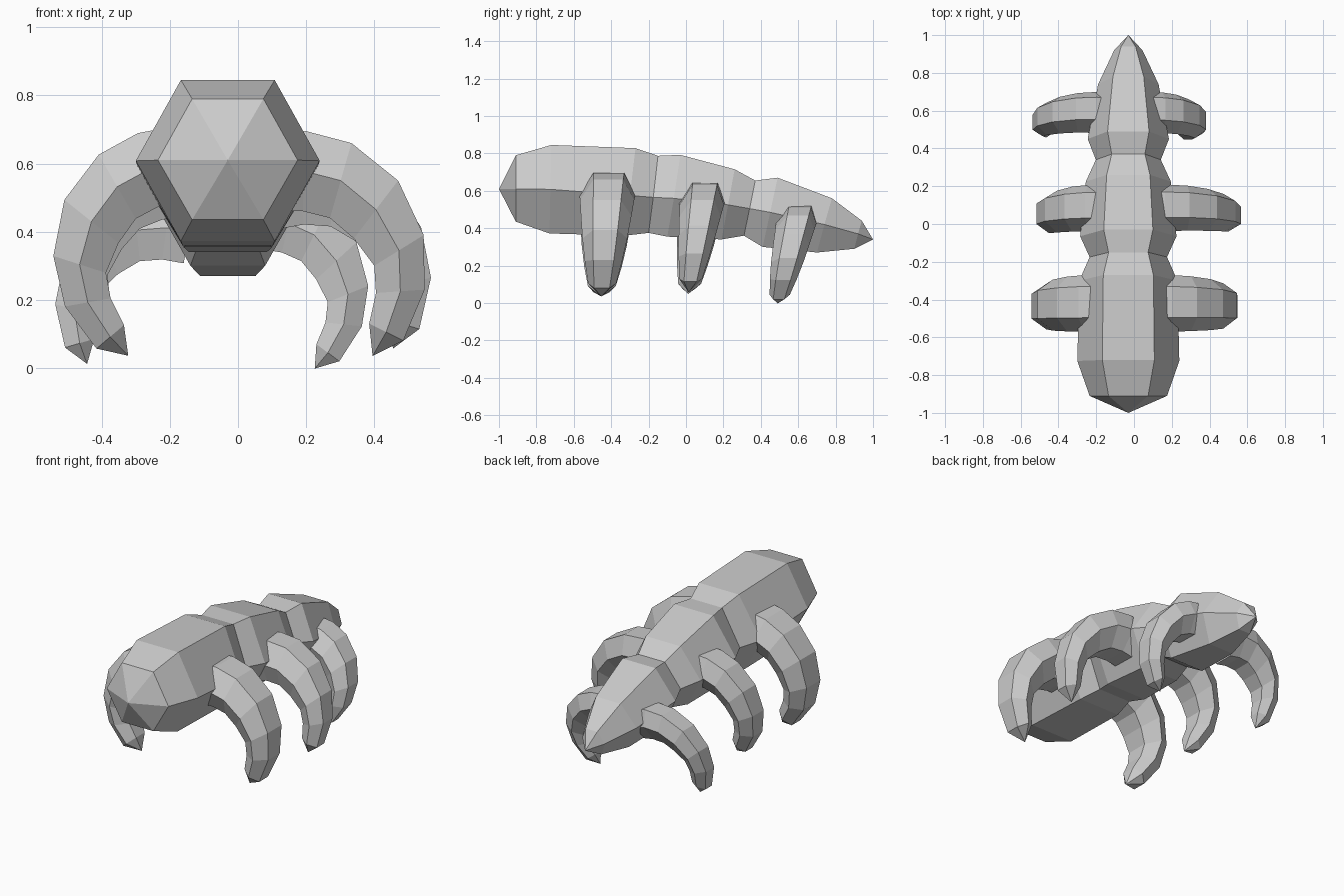
import bpy
import bmesh
import math

cube = bpy.data.objects.get("Cube")
if cube:
    bpy.data.objects.remove(cube)

grey = bpy.data.materials.new("plain_grey")
grey.use_nodes = True
COLOUR = (0.6, 0.6, 0.6, 1)
grey.diffuse_color = COLOUR
grey.node_tree.nodes["Principled BSDF"].inputs["Base Color"].default_value = COLOUR


def loft(name, rings, start=None, end=None):
    """Skin a row of equal rings; each end closes to a point or a flat cap."""
    bm = bmesh.new()
    rows = [[bm.verts.new(p) for p in ring] for ring in rings]
    n = len(rows[0])
    for a, b in zip(rows, rows[1:]):
        for i in range(n):
            j = (i + 1) % n
            bm.faces.new((a[i], a[j], b[j], b[i]))
    for row, point in ((rows[0], start), (rows[-1], end)):
        if point is None:
            bm.faces.new(row)
        else:
            apex = bm.verts.new(point)
            for i in range(n):
                bm.faces.new((row[i], row[(i + 1) % n], apex))
    bmesh.ops.recalc_face_normals(bm, faces=bm.faces)
    mesh = bpy.data.meshes.new(name)
    bm.to_mesh(mesh)
    bm.free()
    mesh.materials.append(grey)
    obj = bpy.data.objects.new(name, mesh)
    bpy.context.collection.objects.link(obj)
    return obj


# Body: six-sided segments as (top y, top z, bottom y, bottom z, side z, half width)
MID_X = -0.03
SEGMENTS = [
    (-0.91, 0.79, -0.91, 0.435, 0.61, 0.205),
    (-0.72, 0.845, -0.73, 0.372, 0.608, 0.27),
    (-0.27, 0.828, -0.33, 0.36, 0.575, 0.26),
    (-0.15, 0.787, -0.2, 0.375, 0.565, 0.205),
    (-0.03, 0.792, -0.1, 0.355, 0.56, 0.255),
    (0.26, 0.715, 0.19, 0.34, 0.525, 0.225),
    (0.37, 0.655, 0.31, 0.36, 0.505, 0.172),
    (0.49, 0.67, 0.41, 0.3, 0.485, 0.215),
    (0.78, 0.56, 0.7, 0.27, 0.42, 0.16),
    (0.94, 0.44, 0.9, 0.29, 0.37, 0.075),
]


def body_ring(top_y, top_z, low_y, low_z, side_z, half):
    side_y = (top_y + low_y) / 2
    h = half * 0.51
    return [(MID_X + x, y, z) for x, y, z in (
        (-h, top_y, top_z), (h, top_y, top_z), (half, side_y, side_z),
        (h, low_y, low_z), (-h, low_y, low_z), (-half, side_y, side_z))]


loft("body", [body_ring(*s) for s in SEGMENTS], (MID_X, -1, 0.61), (MID_X, 1, 0.34))

# Leg: hooked claw as (outer x, outer z, inner x, inner z, half depth)
CLAW = [
    (-0.06, 0.11, -0.06, -0.12, 0.15),
    (0.03, 0.115, 0.02, -0.12, 0.15),
    (0.163, 0.08, 0.10, -0.14, 0.145),
    (0.30, -0.03, 0.17, -0.20, 0.135),
    (0.375, -0.19, 0.23, -0.28, 0.12),
    (0.378, -0.35, 0.235, -0.36, 0.1),
    (0.315, -0.50, 0.215, -0.45, 0.075),
]
CLAW_TIP = (0.225, -0.545)


def leg(name, side, root, scale, roll, depth, lean):
    c, s = math.cos(math.radians(roll)), math.sin(math.radians(roll))

    def place(x, y, z):
        dz = scale * (x * s + z * c)
        return (root[0] + side * scale * (x * c - z * s),
                root[1] + y * depth + lean * dz, root[2] + dz)

    rings = []
    for ox, oz, ix, iz, d in CLAW:
        mx, mz = (ox + ix) / 2, (oz + iz) / 2
        h = d * 0.55
        rings.append([place(*p) for p in (
            (ox, -h, oz), (ox, h, oz), (mx, d, mz),
            (ix, h, iz), (ix, -h, iz), (mx, -d, mz))])
    loft(name, rings, None, place(CLAW_TIP[0], 0, CLAW_TIP[1]))


leg("front_left_leg", 1, (0.17, -0.42, 0.58), 1, 0, 1, 0.06)
leg("front_right_leg", -1, (-0.24, -0.42, 0.59), 0.95, -14, 1, 0.06)
leg("middle_left_leg", 1, (0.155, 0.085, 0.53), 0.95, 10, 0.82, 0.15)
leg("middle_right_leg", -1, (-0.22, 0.085, 0.54), 0.86, -8, 0.82, 0.15)
leg("rear_left_leg", 1, (0.13, 0.59, 0.43), 0.75, -10, 0.72, 0.23)
leg("rear_right_leg", -1, (-0.19, 0.59, 0.41), 0.8, 10, 0.72, 0.23)
